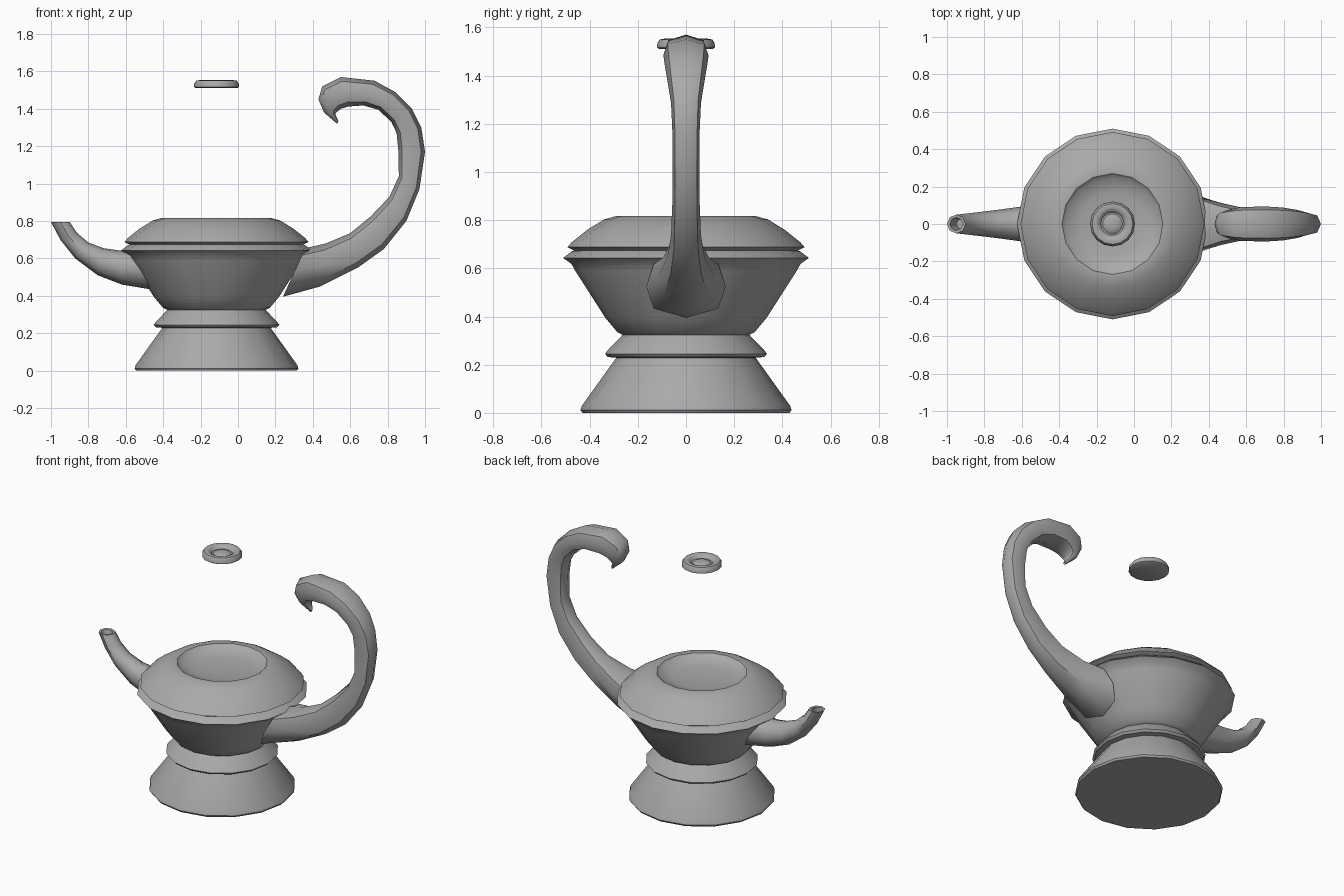
import bpy, bmesh, math
from mathutils import Vector

if "Cube" in bpy.data.objects:
    bpy.data.objects.remove(bpy.data.objects["Cube"])

AXIS_X = -0.115
SIDES = 16

grey = bpy.data.materials.new("plain grey")
grey.use_nodes = True
grey.diffuse_color = (0.4, 0.4, 0.4, 1)
grey.node_tree.nodes["Principled BSDF"].inputs["Base Color"].default_value = (0.4, 0.4, 0.4, 1)


def finish(bm, name, angle):
    """Turn a bmesh into a smooth object with sharp edges kept."""
    bmesh.ops.remove_doubles(bm, verts=bm.verts, dist=0.0005)
    bmesh.ops.recalc_face_normals(bm, faces=bm.faces)
    mesh = bpy.data.meshes.new(name)
    bm.to_mesh(mesh)
    bm.free()
    mesh.materials.append(grey)
    obj = bpy.data.objects.new(name, mesh)
    bpy.context.collection.objects.link(obj)
    bpy.ops.object.select_all(action='DESELECT')
    obj.select_set(True)
    bpy.context.view_layer.objects.active = obj
    bpy.ops.object.shade_smooth_by_angle(angle=math.radians(angle))
    return obj


def skin(rings, name, angle=35):
    """Bridge a list of closed rings and cap both ends."""
    bm = bmesh.new()
    loops = [[bm.verts.new(p) for p in ring] for ring in rings]
    for a, b in zip(loops, loops[1:]):
        n = len(a)
        for i in range(n):
            j = (i + 1) % n
            bm.faces.new((a[i], a[j], b[j], b[i]))
    bm.faces.new(loops[0])
    bm.faces.new(loops[-1])
    return finish(bm, name, angle)


def lathe(profile, name):
    """Turn (radius, height) points around the body axis."""
    turn = [math.tau * i / SIDES for i in range(SIDES)]
    rings = [[(AXIS_X + r * math.cos(t), r * math.sin(t), z) for t in turn]
             for r, z in profile]
    return skin(rings, name)


def tube(sections, name, sides=8, boxy=0.6):
    """Loft rings given as outer x, z, inner x, z and half width."""
    rings = []
    for ox, oz, ix, iz, half in sections:
        outer, inner = Vector((ox, 0, oz)), Vector((ix, 0, iz))
        mid, arm = (outer + inner) / 2, (outer - inner) / 2
        ring = []
        for i in range(sides):
            t = math.tau * i / sides
            s = math.sin(t)
            side = math.copysign(abs(s) ** boxy, s) * half
            ring.append(mid + arm * math.cos(t) + Vector((0, side, 0)))
        rings.append(ring)
    return skin(rings, name, 50)


# Flared foot and the collar above it
lathe([(0.43, 0), (0.438, 0.012), (0.432, 0.03), (0.285, 0.235)], "foot")
lathe([(0.28, 0.228), (0.325, 0.232), (0.336, 0.245), (0.325, 0.26),
       (0.262, 0.325)], "collar")

# Bowl with a pointed rim
lathe([(0.25, 0.318), (0.285, 0.335), (0.335, 0.395), (0.46, 0.59),
       (0.475, 0.618), (0.51, 0.643), (0.475, 0.67), (0.46, 0.675)], "bowl")

# Domed lid with a shallow dish in the top
lathe([(0.46, 0.672), (0.492, 0.688), (0.475, 0.708), (0.41, 0.76),
       (0.34, 0.803), (0.29, 0.817), (0.27, 0.817), (0.25, 0.797),
       (0.17, 0.78), (0.05, 0.775)], "lid")

# Floating ring-shaped knob
lathe([(0.11, 1.51), (0.12, 1.516), (0.119, 1.535), (0.109, 1.55),
       (0.09, 1.553), (0.072, 1.545), (0.062, 1.53), (0.053, 1.53),
       (0.045, 1.537), (0.02, 1.541)], "knob")

# Curled handle, thick at the bowl and swelling towards its tip
tube([(0.24, 0.395, 0.36, 0.655, 0.165),
      (0.44, 0.45, 0.47, 0.68, 0.115),
      (0.64, 0.55, 0.60, 0.735, 0.078),
      (0.78, 0.65, 0.71, 0.825, 0.062),
      (0.90, 0.80, 0.81, 0.93, 0.057),
      (0.97, 0.97, 0.86, 1.04, 0.055),
      (1.00, 1.17, 0.857, 1.18, 0.057),
      (0.98, 1.30, 0.848, 1.27, 0.062),
      (0.93, 1.40, 0.82, 1.33, 0.075),
      (0.84, 1.49, 0.75, 1.395, 0.088),
      (0.73, 1.55, 0.67, 1.418, 0.094),
      (0.55, 1.57, 0.59, 1.412, 0.09),
      (0.45, 1.52, 0.55, 1.40, 0.075),
      (0.43, 1.45, 0.525, 1.38, 0.06),
      (0.46, 1.38, 0.52, 1.37, 0.042),
      (0.53, 1.32, 0.537, 1.335, 0.01)], "handle")

# Curved spout, ending in a hollow mouth
tube([(-0.44, 0.43, -0.53, 0.64, 0.11),
      (-0.62, 0.46, -0.63, 0.642, 0.09),
      (-0.75, 0.51, -0.72, 0.655, 0.075),
      (-0.87, 0.60, -0.80, 0.685, 0.063),
      (-0.95, 0.70, -0.86, 0.735, 0.055),
      (-1.00, 0.795, -0.90, 0.795, 0.05),
      (-0.985, 0.793, -0.915, 0.793, 0.035),
      (-0.95, 0.71, -0.88, 0.735, 0.03)], "spout", boxy=1)
